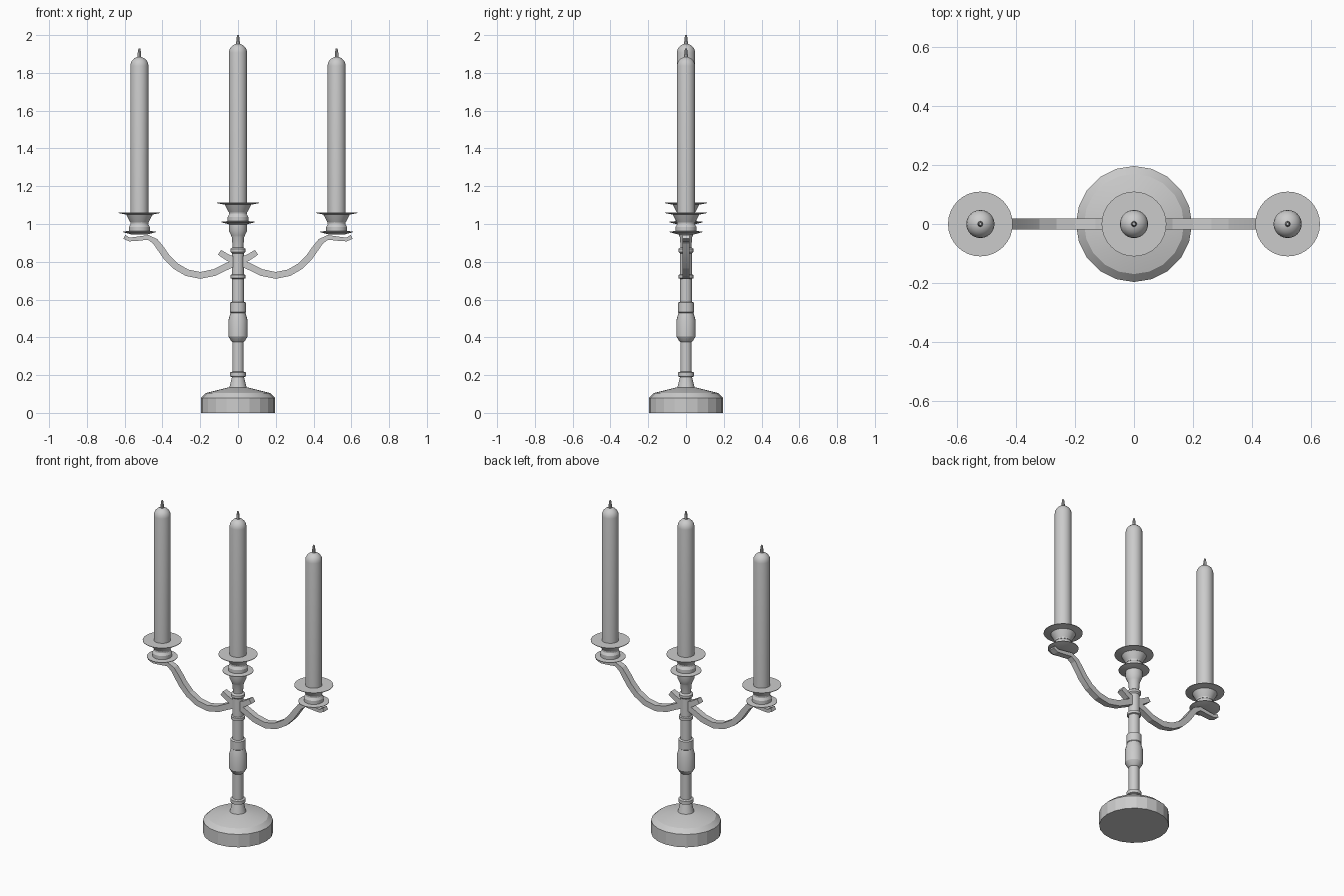
import bpy, bmesh, math
from mathutils import Vector

cube = bpy.data.objects.get("Cube")
if cube:
    bpy.data.objects.remove(cube, do_unlink=True)

grey = bpy.data.materials.new("plain grey")
grey.use_nodes = True
colour = (0.6, 0.6, 0.6, 1)
grey.diffuse_color = colour
grey.node_tree.nodes["Principled BSDF"].inputs["Base Color"].default_value = colour


def finish(name, bm, smooth=30):
    bmesh.ops.recalc_face_normals(bm, faces=bm.faces)
    mesh = bpy.data.meshes.new(name)
    bm.to_mesh(mesh)
    bm.free()
    mesh.materials.append(grey)
    obj = bpy.data.objects.new(name, mesh)
    bpy.context.collection.objects.link(obj)
    bpy.ops.object.select_all(action="DESELECT")
    obj.select_set(True)
    bpy.context.view_layer.objects.active = obj
    bpy.ops.object.shade_smooth_by_angle(angle=math.radians(smooth))
    return obj


def lathe(name, profile, sides, x=0, z=0, smooth=30):
    """Turn a (radius, height) profile into a capped solid."""
    bm = bmesh.new()
    rings = []
    for r, h in profile:
        rings.append([bm.verts.new((x + r * math.cos(math.tau * i / sides),
                                    r * math.sin(math.tau * i / sides), z + h))
                      for i in range(sides)])
    for a, b in zip(rings, rings[1:]):
        for i in range(sides):
            j = (i + 1) % sides
            bm.faces.new((a[i], a[j], b[j], b[i]))
    bm.faces.new(rings[0][::-1])
    bm.faces.new(rings[-1])
    return finish(name, bm, smooth)


def ribbon(name, path, half_width, side):
    """Sweep a rectangular bar along an (x, z, thickness) path."""
    bm = bmesh.new()
    pts = [Vector((p[0], p[1])) for p in path]
    rings = []
    for i, (p, row) in enumerate(zip(pts, path)):
        t = (pts[min(i + 1, len(pts) - 1)] - pts[max(i - 1, 0)]).normalized()
        n = Vector((-t.y, t.x)) * row[2] / 2
        corners = [(p + n, -1), (p + n, 1), (p - n, 1), (p - n, -1)]
        rings.append([bm.verts.new((side * c.x, s * half_width, c.y)) for c, s in corners])
    for a, b in zip(rings, rings[1:]):
        for i in range(4):
            j = (i + 1) % 4
            bm.faces.new((a[i], a[j], b[j], b[i]))
    bm.faces.new(rings[0][::-1])
    bm.faces.new(rings[-1])
    return finish(name, bm, 10)


# Round foot
lathe("base", [(0.197, 0), (0.197, 0.08), (0.17, 0.105), (0.05, 0.135)], 20, smooth=15)

# Turned stem
lathe("stem", [
    (0.047, 0.13), (0.032, 0.19), (0.042, 0.193), (0.042, 0.214), (0.03, 0.218),
    (0.03, 0.375), (0.036, 0.38), (0.051, 0.405), (0.051, 0.49), (0.04, 0.53),
    (0.043, 0.533), (0.043, 0.584), (0.032, 0.588), (0.032, 0.71), (0.04, 0.713),
    (0.04, 0.73), (0.032, 0.733), (0.032, 0.845), (0.04, 0.853), (0.04, 0.868),
    (0.028, 0.876), (0.033, 0.93), (0.037, 0.94), (0.048, 0.965), (0.048, 1.0)], 20)

# Candle holders, candles and wicks
holder = [(0.04, 0.944), (0.087, 0.957), (0.087, 0.96), (0.055, 0.963), (0.055, 0.985),
          (0.044, 1.003), (0.05, 1.012), (0.07, 1.05), (0.11, 1.058), (0.11, 1.061)]
for label, x, lift, top in (("right", -0.522, 0, 1.885), ("centre", 0, 0.052, 1.955),
                            ("left", 0.522, 0, 1.885)):
    lathe(label + "_holder", holder, 32, x, lift)
    dome = [(0.048 * math.cos(a), 0.048 * math.sin(a) + top - 0.048)
            for a in (math.radians(d) for d in (0, 18, 36, 54, 72, 85))]
    lathe(label + "_candle", [(0.048, 1.0 + lift)] + dome, 24, x, smooth=40)
    lathe(label + "_wick", [(0.01, top - 0.01), (0.009, top + 0.02), (0.005, top + 0.045)], 8, x)

# Curved arms, each crossing the stem and ending in a short stub
arm = [(0.602, 0.932, 0.022), (0.575, 0.918, 0.02), (0.54, 0.921, 0.022),
       (0.475, 0.929, 0.025), (0.438, 0.908, 0.032), (0.408, 0.868, 0.036),
       (0.378, 0.825, 0.036), (0.332, 0.778, 0.036), (0.27, 0.742, 0.036),
       (0.2, 0.728, 0.036), (0.125, 0.743, 0.036), (0.06, 0.775, 0.036),
       (0, 0.802, 0.036), (-0.05, 0.82, 0.034), (-0.098, 0.85, 0.03)]
for label, side in (("left", 1), ("right", -1)):
    ribbon(label + "_arm", arm, 0.019, side)
